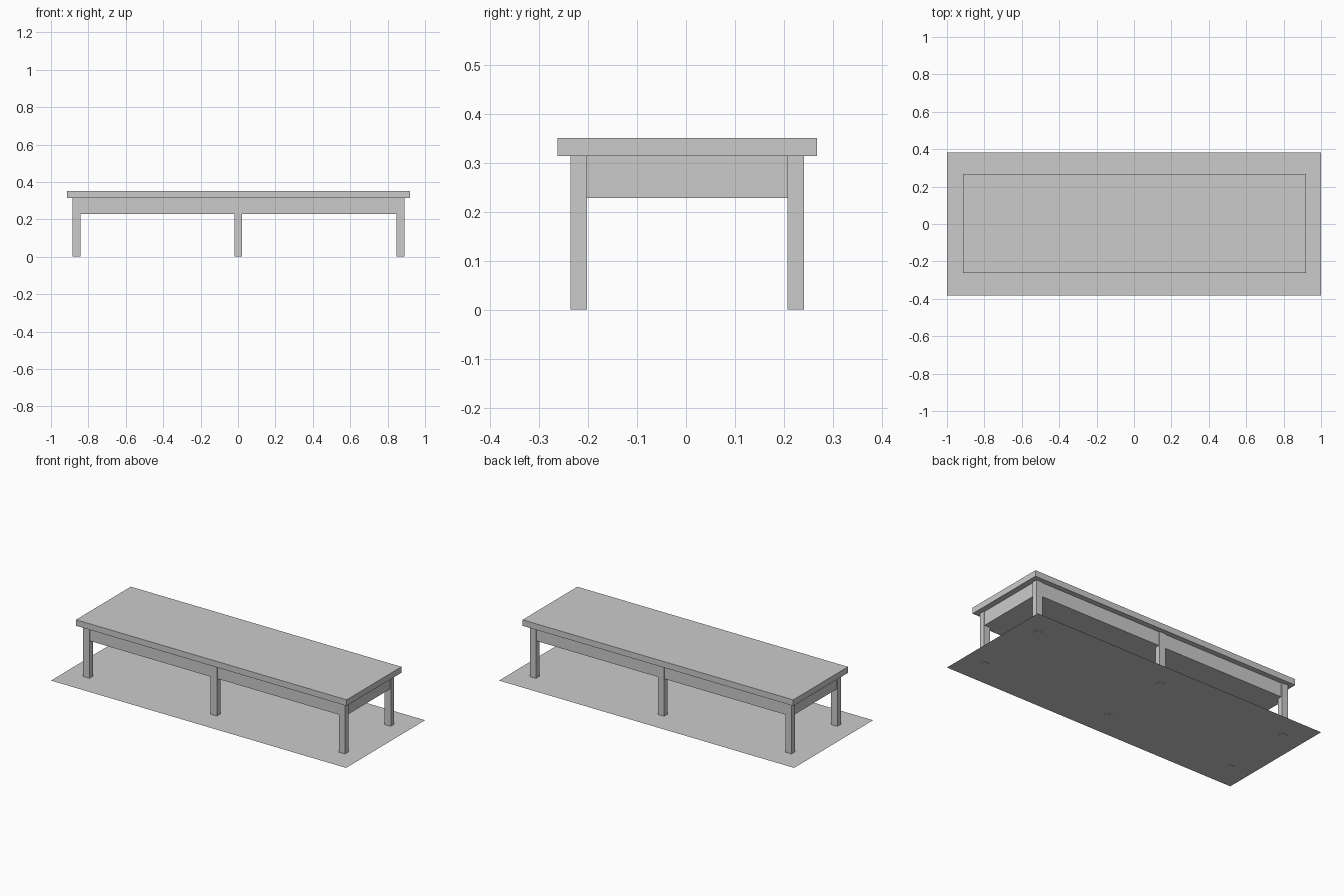
import bpy
import bmesh

if "Cube" in bpy.data.objects:
    bpy.data.objects.remove(bpy.data.objects["Cube"])


def box(name, x0, x1, y0, y1, z0, z1):
    """Axis-aligned box given by its limits."""
    mesh = bpy.data.meshes.new(name)
    bm = bmesh.new()
    bmesh.ops.create_cube(bm, size=1)
    for v in bm.verts:
        v.co.x = x1 if v.co.x > 0 else x0
        v.co.y = y1 if v.co.y > 0 else y0
        v.co.z = z1 if v.co.z > 0 else z0
    bm.to_mesh(mesh)
    bm.free()
    obj = bpy.data.objects.new(name, mesh)
    bpy.context.collection.objects.link(obj)
    return obj


CX, CY = 0.003, 0.0025       # table sits slightly off the rug centre
TOP_Z, UNDER_Z, APRON_Z = 0.351, 0.314, 0.228

# Flat floor sheet under the table
bpy.ops.mesh.primitive_plane_add(size=1, location=(0, 0, 0.001))
sheet = bpy.context.object
sheet.name = "floor_sheet"
sheet.scale = (2.0, 0.764, 1)

# Table top slab
box("table_top", CX - 0.917, CX + 0.917, CY - 0.265, CY + 0.265, UNDER_Z, TOP_Z)

# Apron block under the top, almost flush with the legs
box("apron", CX - 0.882, CX + 0.882, CY - 0.233, CY + 0.233, APRON_Z, UNDER_Z)

# Six square legs: corners and middle, front and back
for x_name, x in (("left", -0.866), ("middle", -0.002), ("right", 0.866)):
    for y_name, y in (("front", -0.2215), ("back", 0.2215)):
        box(f"{y_name}_{x_name}_leg", CX + x - 0.021, CX + x + 0.021,
            CY + y - 0.0165, CY + y + 0.0165, 0, UNDER_Z)
